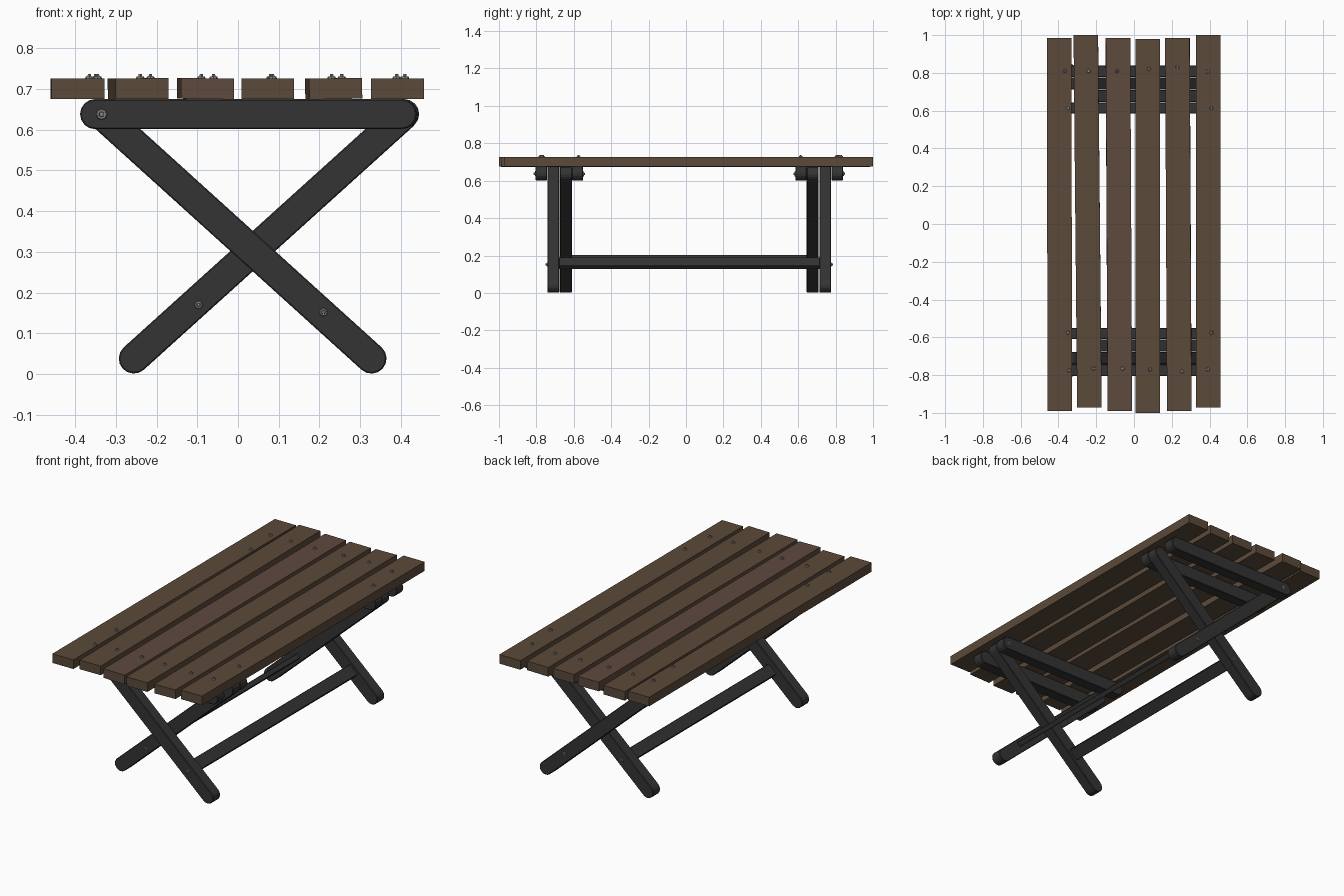
import bpy, bmesh, math
from mathutils import Matrix, Vector

if "Cube" in bpy.data.objects:
    bpy.data.objects.remove(bpy.data.objects["Cube"])


def material(name, rgb):
    mat = bpy.data.materials.new(name)
    mat.use_nodes = True
    mat.diffuse_color = (*rgb, 1)
    mat.node_tree.nodes["Principled BSDF"].inputs["Base Color"].default_value = (*rgb, 1)
    return mat


BROWN = material("brown wood", (0.105, 0.068, 0.042))
RED_BROWN = material("reddish brown wood", (0.112, 0.067, 0.047))
CHARCOAL = material("charcoal paint", (0.034, 0.034, 0.034))
STEEL = material("grey steel", (0.22, 0.22, 0.22))


def finish(name, bm, mat, bevel=0):
    bmesh.ops.recalc_face_normals(bm, faces=bm.faces)
    mesh = bpy.data.meshes.new(name)
    bm.to_mesh(mesh)
    bm.free()
    mesh.materials.append(mat)
    obj = bpy.data.objects.new(name, mesh)
    bpy.context.collection.objects.link(obj)
    if bevel:
        mod = obj.modifiers.new("soft edges", "BEVEL")
        mod.width, mod.segments = bevel, 1
        mod.limit_method, mod.angle_limit = "ANGLE", math.radians(50)
    return obj


def box(name, size, matrix, mat, bevel=0):
    bm = bmesh.new()
    bmesh.ops.create_cube(bm, size=1, matrix=matrix @ Matrix.Diagonal((*size, 1)))
    return finish(name, bm, mat, bevel)


def rounded_bar(name, start, end, y0, y1, r=0.037, steps=8):
    """Round-ended bar between two (x, z) points, from y0 to y1."""
    angle = math.atan2(end[1] - start[1], end[0] - start[0])
    bm = bmesh.new()
    verts = []
    for centre, base in ((end, angle - math.pi / 2), (start, angle + math.pi / 2)):
        for i in range(steps + 1):
            a = base + math.pi * i / steps
            verts.append(bm.verts.new((centre[0] + r * math.cos(a), y0,
                                       centre[1] + r * math.sin(a))))
    face = bm.faces.new(verts)
    grown = bmesh.ops.extrude_face_region(bm, geom=[face], use_keep_orig=True)
    moved = [g for g in grown["geom"] if isinstance(g, bmesh.types.BMVert)]
    bmesh.ops.translate(bm, verts=moved, vec=(0, y1 - y0, 0))
    return finish(name, bm, CHARCOAL, 0.003)


def bolt(name, place, direction, r):
    """Low hexagonal head with a smaller domed cap."""
    turn = Vector(direction).to_track_quat("Z", "Y").to_matrix().to_4x4()
    bm = bmesh.new()
    for radius, tip, depth, sides in ((r, r * 0.8, 0.006, 8), (r * 0.55, r * 0.4, 0.012, 6)):
        bmesh.ops.create_cone(bm, cap_ends=True, segments=sides, radius1=radius,
                              radius2=tip, depth=depth,
                              matrix=Matrix.Translation(place) @ turn
                              @ Matrix.Translation((0, 0, depth / 2 - 0.002)))
    return finish(name, bm, STEEL)


# Table top planks: front x, back x, front y, back y, roll in degrees
planks = [(-0.393, -0.396, -0.99, 0.985, 0), (-0.236, -0.255, -0.972, 1.0, 0.3),
          (-0.075, -0.085, -0.99, 0.985, -0.8), (0.073, 0.073, -1.0, 0.98, 0),
          (0.24, 0.23, -0.99, 0.985, 1.0), (0.392, 0.392, -0.972, 1.0, 0)]
for n, (xf, xb, yf, yb, roll) in enumerate(planks, 1):
    place = (Matrix.Translation(((xf + xb) / 2, (yf + yb) / 2, 0.701))
             @ Matrix.Rotation(math.atan2(xf - xb, yb - yf), 4, "Z")
             @ Matrix.Rotation(math.radians(-roll), 4, "Y"))
    box(f"plank_{n}", (0.13, yb - yf, 0.051), place, RED_BROWN if n == 3 else BROWN)

# Plank bolts over the outer and inner rails
back_bolts = [(-0.365, 0.81), (-0.24, 0.81), (-0.09, 0.81),
              (0.08, 0.82), (0.23, 0.83), (0.39, 0.805)]
front_bolts = [(-0.345, -0.775), (-0.215, -0.765), (-0.06, -0.765),
               (0.085, -0.77), (0.255, -0.78), (0.39, -0.77)]
inner_bolts = [(x, y) for x in (-0.35, 0.41) for y in (-0.575, 0.613)]
for n, (x, y) in enumerate(back_bolts + front_bolts + inner_bolts, 1):
    bolt(f"plank_bolt_{n}", (x, y, 0.727), (0, 0, 1), 0.011)

# Crossed legs and the rails either side of them, at both ends
MID = 0.0175
A_TOP, A_FOOT = (-0.335, 0.638), (0.328, 0.038)
B_TOP, B_FOOT = (0.406, 0.636), (-0.256, 0.038)
for end, s in (("front", -1), ("back", 1)):
    def y(distance):
        return MID + s * distance
    rounded_bar(f"{end}_outer_rail", (-0.351, 0.6385), (0.402, 0.6385), y(0.76), y(0.822))
    rounded_bar(f"{end}_inner_rail", (-0.345, 0.6385), (0.408, 0.6385), y(0.567), y(0.627))
    rounded_bar(f"{end}_outer_leg", A_TOP, A_FOOT, y(0.695), y(0.759))
    rounded_bar(f"{end}_inner_leg", B_TOP, B_FOOT, y(0.628), y(0.692))
    bolt(f"{end}_outer_pivot_bolt", (A_TOP[0], y(0.822), A_TOP[1]), (0, s, 0), 0.015)
    bolt(f"{end}_inner_pivot_bolt", (B_TOP[0], y(0.567), B_TOP[1]), (0, -s, 0), 0.015)
    bolt(f"{end}_outer_leg_bolt", (0.21, y(0.759), 0.152), (0, s, 0), 0.011)
    bolt(f"{end}_inner_leg_bolt", (-0.097, y(0.692), 0.17), (0, s, 0), 0.011)

# Long stretchers joining each pair of legs, tilted with the legs
for name, x, z, half, top, foot in (("outer_stretcher", 0.208, 0.158, 0.7, A_TOP, A_FOOT),
                                    ("inner_stretcher", -0.1, 0.172, 0.632, B_TOP, B_FOOT)):
    tilt = math.atan2(top[1] - foot[1], top[0] - foot[0])
    place = Matrix.Translation((x, MID, z)) @ Matrix.Rotation(-tilt, 4, "Y")
    box(name, (0.066, half * 2, 0.028), place, CHARCOAL, 0.002)
